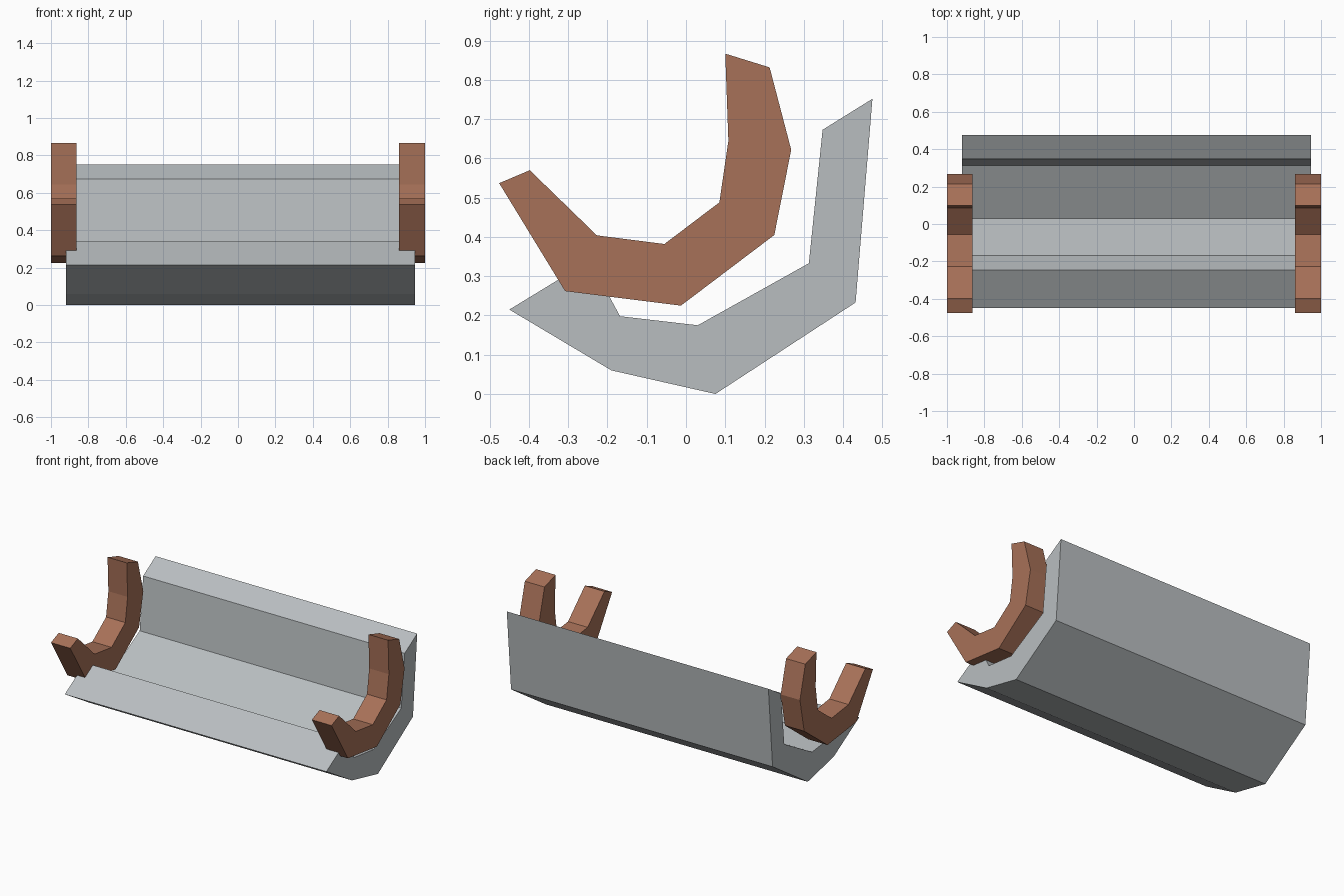
import bpy
import bmesh

if "Cube" in bpy.data.objects:
    bpy.data.objects.remove(bpy.data.objects["Cube"])


def material(name, rgb):
    m = bpy.data.materials.new(name)
    m.diffuse_color = (*rgb, 1)
    m.use_nodes = True
    m.node_tree.nodes["Principled BSDF"].inputs["Base Color"].default_value = m.diffuse_color
    return m


def extrude_profile(name, profile, x0, x1, mat):
    """Solid prism: a (y, z) outline extruded along x."""
    bm = bmesh.new()
    face = bm.faces.new([bm.verts.new((x0, y, z)) for y, z in profile])
    ext = bmesh.ops.extrude_face_region(bm, geom=[face])
    verts = [v for v in ext["geom"] if isinstance(v, bmesh.types.BMVert)]
    bmesh.ops.translate(bm, verts=verts, vec=(x1 - x0, 0, 0))
    bmesh.ops.recalc_face_normals(bm, faces=bm.faces)
    mesh = bpy.data.meshes.new(name)
    bm.to_mesh(mesh)
    bm.free()
    mesh.materials.append(mat)
    obj = bpy.data.objects.new(name, mesh)
    bpy.context.collection.objects.link(obj)
    return obj


grey = material("light grey", (0.485, 0.515, 0.53))
brown = material("warm brown", (0.39, 0.165, 0.098))

# Long curved trough: outer outline front to back, then inner back to front
trough = [(-0.45, 0.215), (-0.19, 0.06), (0.075, 0.0), (0.432, 0.233),
          (0.475, 0.752), (0.348, 0.673), (0.313, 0.333), (0.03, 0.175),
          (-0.168, 0.198), (-0.245, 0.34)]
extrude_profile("trough_shell", trough, -0.92, 0.945, grey)

# Hooked bracket at each end
hook = [(-0.476, 0.537), (-0.308, 0.262), (-0.013, 0.225), (0.225, 0.405),
        (0.268, 0.622), (0.213, 0.832), (0.1, 0.867), (0.108, 0.645),
        (0.085, 0.488), (-0.055, 0.382), (-0.227, 0.404), (-0.398, 0.57)]
for name, x0, x1 in (("left_hook", -1.0, -0.863), ("right_hook", 0.86, 1.0)):
    extrude_profile(name, hook, x0, x1, brown)
